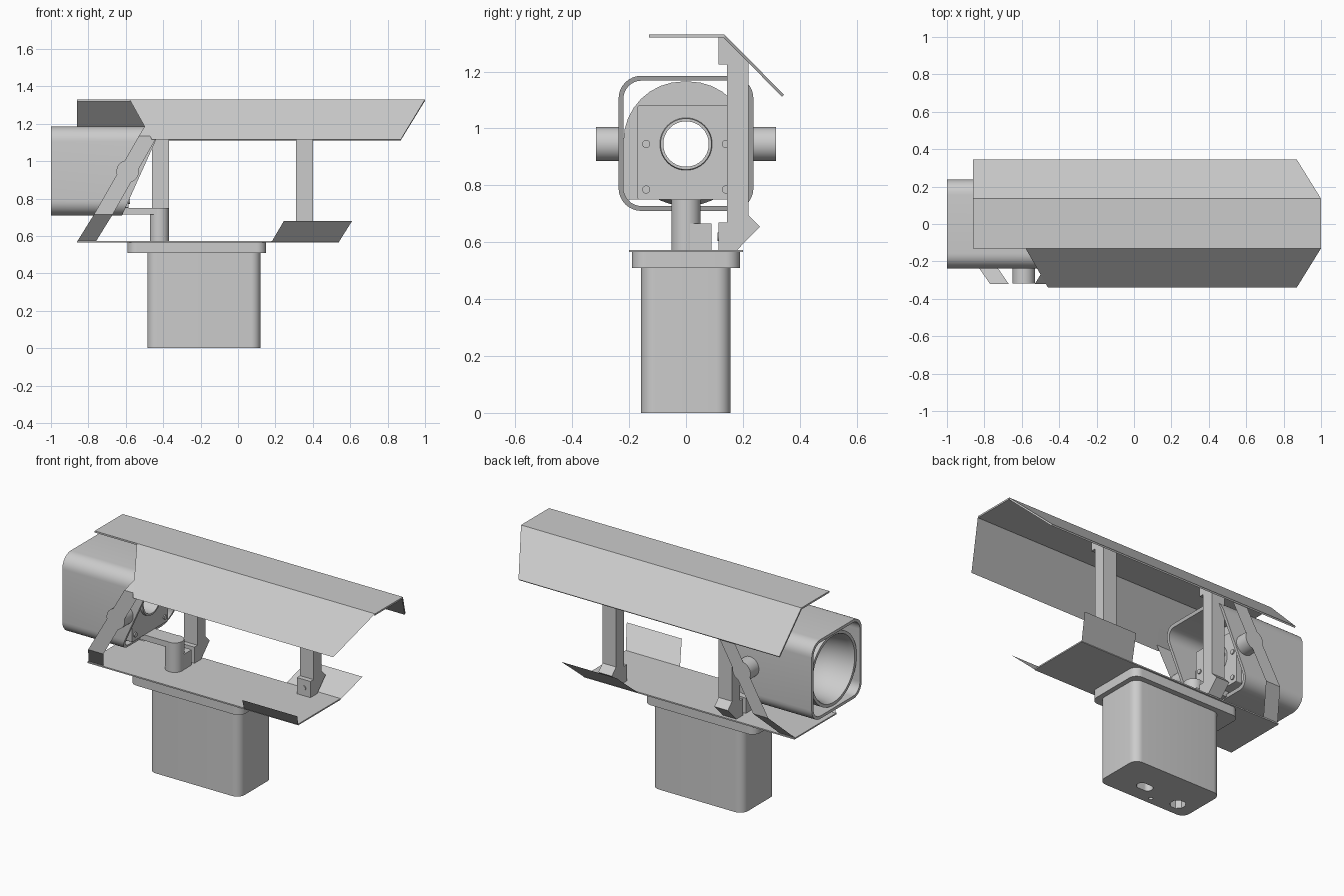
import bpy, bmesh, math
from mathutils import Vector

if "Cube" in bpy.data.objects:
    bpy.data.objects.remove(bpy.data.objects["Cube"])

GREY = bpy.data.materials.new("light grey")
GREY.diffuse_color = (0.6, 0.6, 0.6, 1)
GREY.use_nodes = True
GREY.node_tree.nodes["Principled BSDF"].inputs["Base Color"].default_value = GREY.diffuse_color


def make(name, verts, faces, smooth=False, fix=True):
    bm = bmesh.new()
    vs = [bm.verts.new(v) for v in verts]
    for f in faces:
        bm.faces.new([vs[i] for i in f])
    if fix:
        bmesh.ops.recalc_face_normals(bm, faces=bm.faces)
    me = bpy.data.meshes.new(name)
    bm.to_mesh(me)
    bm.free()
    me.materials.append(GREY)
    ob = bpy.data.objects.new(name, me)
    bpy.context.collection.objects.link(ob)
    if smooth:
        bpy.ops.object.select_all(action='DESELECT')
        ob.select_set(True)
        bpy.context.view_layer.objects.active = ob
        bpy.ops.object.shade_smooth_by_angle(angle=math.radians(35))
    return ob


def loft(name, rings, loop=False, caps=True, smooth=True):
    """Bridge rings of equal length; loop joins last to first."""
    n = len(rings[0])
    verts = [p for r in rings for p in r]
    faces = []
    for k in range(len(rings) if loop else len(rings) - 1):
        a, b = k * n, (k + 1) % len(rings) * n
        faces += [(a + i, a + (i + 1) % n, b + (i + 1) % n, b + i) for i in range(n)]
    if caps and not loop:
        faces += [tuple(range(n)), tuple(range(len(verts) - n, len(verts)))]
    return make(name, verts, faces, smooth)


def rounded(u0, u1, v0, v1, top, bottom=None, seg=8):
    """Rounded rectangle outline, corner arcs in angular order."""
    bottom = top if bottom is None else bottom
    pts = []
    for q, (u, v, r) in enumerate([(u1 - top, v1 - top, top), (u0 + top, v1 - top, top),
                                   (u0 + bottom, v0 + bottom, bottom), (u1 - bottom, v0 + bottom, bottom)]):
        for i in range(seg + 1):
            a = math.pi / 2 * (q + i / seg)
            pts.append((u + r * math.cos(a), v + r * math.sin(a)))
    return pts


def circle(cu, cv, r, seg=8):
    n = 4 * (seg + 1)
    return [(cu + r * math.cos(math.tau * (i + .5) / n), cv + r * math.sin(math.tau * (i + .5) / n))
            for i in range(n)]


def along(axis, pts, d):
    if axis == 'x':
        return [(d, u, v) for u, v in pts]
    if axis == 'y':
        return [(u, d, v) for u, v in pts]
    return [(u, v, d) for u, v in pts]


def prism(name, axis, pts, a, b, smooth=False):
    return loft(name, [along(axis, pts, a), along(axis, pts, b)], smooth=smooth)


def cut(ob, cutter):
    cutter.hide_render = True
    cutter.hide_viewport = True
    cutter.display_type = 'WIRE'
    m = ob.modifiers.new("hole", 'BOOLEAN')
    m.object = cutter
    m.solver = 'EXACT'


# Lower box with holes in its underside
box = prism("junction_box", 'z', rounded(-.485, .12, -.158, .156, .05), 0, .51, True)
cut(box, prism("cutter_round", 'z', circle(-.37, -.07, .045, 1), -.05, .06))
cut(box, prism("cutter_slot", 'z', rounded(-.16, -.06, -.07, -.01, .028), -.05, .06))
cut(box, prism("cutter_small", 'z', circle(-.215, -.115, .012), -.05, .06))
prism("box_flange", 'z', rounded(-.59, .15, -.19, .19, .05), .51, .565, True)

# Base plate with bent-up side flaps and diagonal straps
prism("base_plate", 'z', [(-.86, -.2), (.54, -.2), (.54, .2), (-.86, .2)], .565, .573)
for s, side in ((-1, "front"), (1, "back")):
    make("base_flap_" + side, [(.18, s * .2, .569), (.54, s * .2, .569), (.61, s * .31, .68), (.245, s * .31, .68)],
         [(0, 1, 2, 3)])
    path = [(-.86, .19, .57), (-.77, .32, .715), (-.53, .32, 1.135), (-.49, .255, 1.2)]
    strap = [(x + w, s * y, z) for x, y, z in path for w in (0, .1)]
    make("strap_" + side, strap, [(2 * i, 2 * i + 1, 2 * i + 3, 2 * i + 2) for i in range(3)])

# Hood: flat top and two sloped sides
prism("hood_top", 'z', [(-.86, -.13), (1, -.13), (1, .135), (-.86, .135)], 1.32, 1.33)
make("hood_front_slope", [(-.58, -.13, 1.33), (1, -.13, 1.33), (.87, -.34, 1.115), (-.46, -.34, 1.115)],
     [(0, 1, 2, 3)])
slope = [(-.86, .135, 1.33), (1, .135, 1.33), (.87, .345, 1.118), (-.86, .345, 1.118)]
inner = [(x, y - .007, z - .007) for x, y, z in slope]
loft("hood_back_slope", [slope, inner], smooth=False)

# Posts between base and hood, each with a foot bolt
post = [(.115, .573), (.115, .67), (.145, .67), (.145, 1.225), (.115, 1.225), (.115, 1.32),
        (.13, 1.32), (.22, 1.232), (.22, .695), (.26, .655), (.18, .573)]
for x, side in ((-.46, "left"), (.31, "right")):
    prism("post_" + side, 'x', post, x, x + .09)
    prism("foot_bolt_" + side, 'y', circle(x + .045, .62, .015), .11, .118, True)

# Lamp housing: open rounded tube with a slanted rear end
outer = rounded(-.237, .237, .71, 1.185, .08)
inner = rounded(-.22, .22, .727, 1.168, .064)


def rear(pts):
    return [(-.62 + .45 * (v - .71), u, v) for u, v in pts]


loft("lamp_housing", [along('x', outer, -1), rear(outer), rear(inner), along('x', inner, -1)], loop=True)

# Reflector bell with a through hole
bell = [(-.98, .218), (-.98, .2), (-.95, .19), (-.88, .182), (-.82, .165), (-.77, .135), (-.74, .105),
        (-.74, .08), (-.57, .08), (-.57, .09), (-.73, .115), (-.75, .145), (-.8, .175), (-.87, .195), (-.94, .218)]
loft("reflector", [along('x', circle(0, .945, r), x) for x, r in bell], loop=True)


def holed_plate(name, outline, a, b, r):
    hole = circle(0, .945, r)
    loft(name, [along('x', outline, a), along('x', outline, b), along('x', hole, b), along('x', hole, a)], loop=True)


# Rear plates and their screws
holed_plate("dome_plate", rounded(-.22, .22, .75, 1.165, .21, .005), -.65, -.62, .08)
holed_plate("square_plate", rounded(-.17, .17, .75, 1.08, .005), -.62, -.585, .08)
for y in (-.14, .14):
    for z in (.785, .945):
        prism("plate_screw", 'x', circle(y, z, .014), -.59, -.578, True)

# Pivot knobs on the housing sides
for s in (-1, 1):
    prism("pivot_knob", 'y', circle(-.59, .945, .06), s * .23, s * .317, True)

# Lamp stand: upright pin, arm and small foot
prism("stand_pin", 'z', circle(-.42, 0, .052), .573, .75, True)
prism("stand_arm", 'z', [(-.63, -.05), (-.42, -.05), (-.42, .05), (-.63, .05)], .715, .749)
prism("stand_foot", 'z', [(-.46, 0), (-.37, 0), (-.37, .09), (-.46, .09)], .573, .665)
